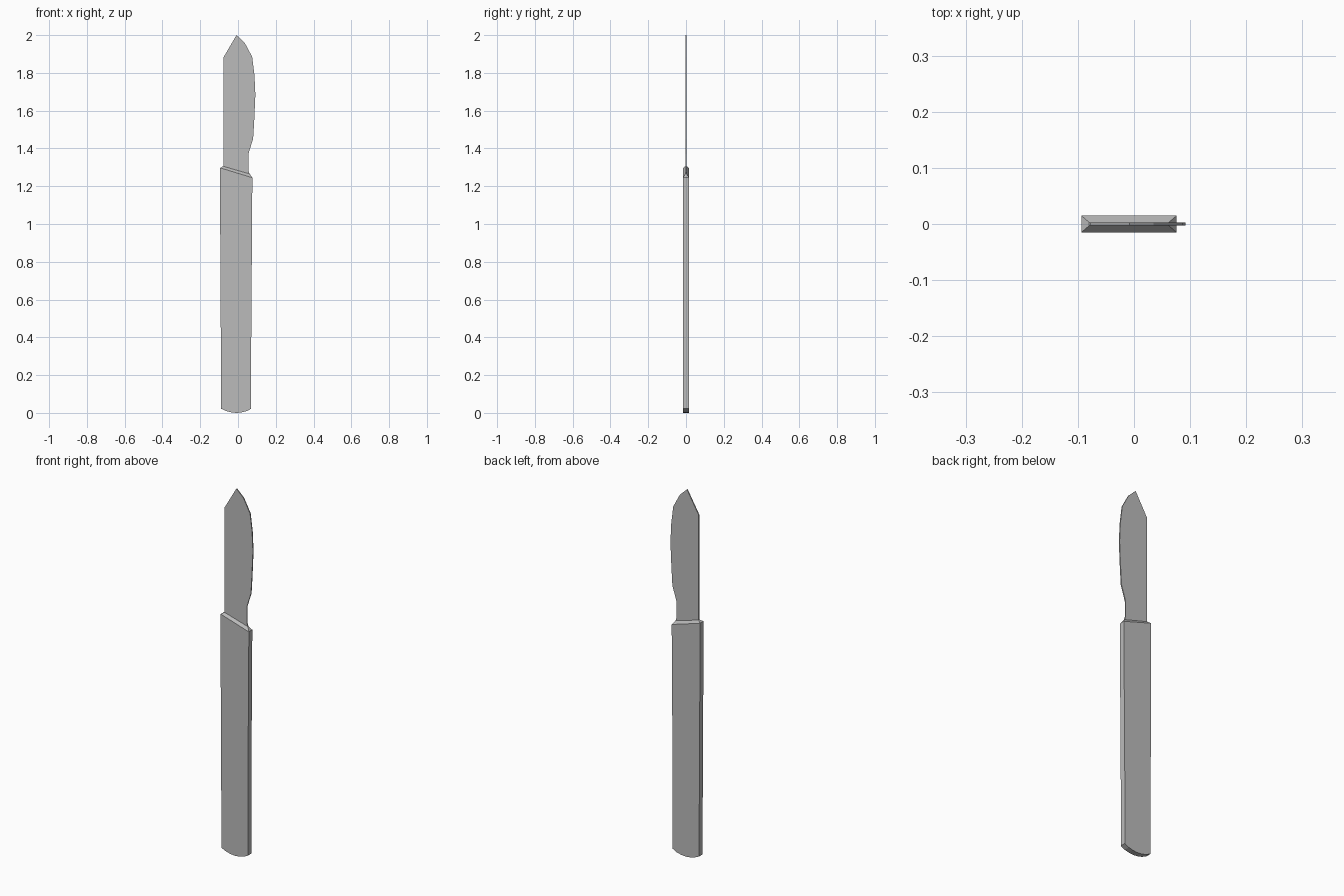
import bpy
import bmesh

cube = bpy.data.objects.get("Cube")
if cube:
    bpy.data.objects.remove(cube, do_unlink=True)

# One plain grey metal
steel = bpy.data.materials.new("grey_steel")
steel.use_nodes = True
grey = (0.5, 0.5, 0.5, 1)
steel.diffuse_color = grey
steel.node_tree.nodes["Principled BSDF"].inputs["Base Color"].default_value = grey

HANDLE_HALF = 0.015
BLADE_HALF = 0.003


def slab(bm, outline, half):
    """Flat plate with the given x-z outline; returns its side faces in outline order."""
    front = [bm.verts.new((x, -half, z)) for x, z in outline]
    back = [bm.verts.new((x, half, z)) for x, z in outline]
    bm.faces.new(front)
    bm.faces.new(back[::-1])
    n = len(outline)
    return [bm.faces.new((front[i], back[i], back[(i + 1) % n], front[(i + 1) % n]))
            for i in range(n)]


def finish(bm, name):
    bmesh.ops.recalc_face_normals(bm, faces=bm.faces)
    mesh = bpy.data.meshes.new(name)
    bm.to_mesh(mesh)
    bm.free()
    mesh.materials.append(steel)
    obj = bpy.data.objects.new(name, mesh)
    bpy.context.collection.objects.link(obj)


# Handle: rounded butt, slight taper, slanted top
handle_outline = [
    (-0.094, 1.297), (-0.094, 0.95), (-0.089, 0.022), (-0.06, 0.009), (-0.035, 0.003),
    (-0.008, 0), (0.02, 0.003), (0.045, 0.009), (0.07, 0.022), (0.07, 0.38), (0.076, 1.245),
]
bm = bmesh.new()
top = slab(bm, handle_outline, HANDLE_HALF)[-1]

# Chamfered collar narrowing from the handle top to the blade
collar = bmesh.ops.extrude_discrete_faces(bm, faces=[top])["faces"][0]
for v in collar.verts:
    left = v.co.x < 0
    v.co.x, v.co.z = (-0.08, 1.306) if left else (0.062, 1.265)
    v.co.y = BLADE_HALF if v.co.y > 0 else -BLADE_HALF
finish(bm, "handle")

# Blade: straight spine, pointed tip, curved cutting edge, narrow neck
blade_outline = [
    (-0.078, 1.303), (0.062, 1.263), (0.055, 1.285), (0.055, 1.37), (0.067, 1.41),
    (0.08, 1.45), (0.086, 1.55), (0.092, 1.685), (0.087, 1.79), (0.075, 1.885),
    (0.035, 1.96), (-0.008, 2.0), (-0.078, 1.88),
]
bm = bmesh.new()
slab(bm, blade_outline, BLADE_HALF)
finish(bm, "blade")
